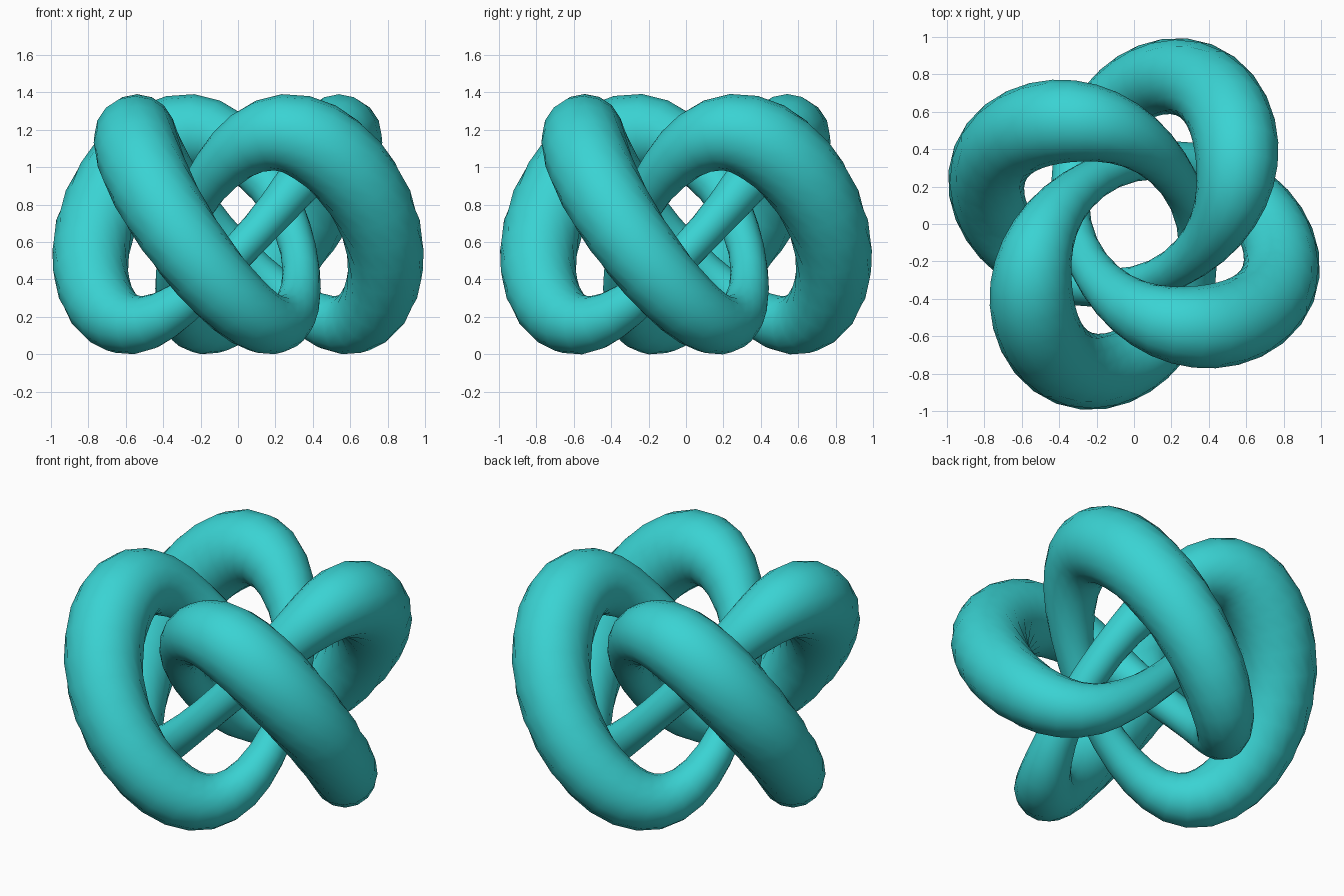
import bpy, bmesh, math
from mathutils import Vector, Matrix

cube = bpy.data.objects.get("Cube")
if cube:
    bpy.data.objects.remove(cube, do_unlink=True)

# Material
teal = bpy.data.materials.new("turquoise")
colour = (0.042, 0.65, 0.65, 1.0)
teal.diffuse_color = colour
teal.use_nodes = True
bsdf = next(n for n in teal.node_tree.nodes if n.type == 'BSDF_PRINCIPLED')
bsdf.inputs["Base Color"].default_value = colour

STEPS, SIDES = 112, 16         # rings along the knot, sides of each ring
BIG, SMALL, RISE = 0.573, 0.261, 0.512
PINCH = 0.065                  # pulls the tops and bottoms of the lobes inward
TURN = Matrix.Rotation(math.radians(-113.5), 3, 'Z')


def path(t):
    """Closed four-lobed knot that winds three times round the z axis."""
    pull = 1 - PINCH * math.sin(4 * t) ** 2
    return TURN @ Vector((pull * (BIG * math.cos(3 * t) + SMALL * math.cos(t)),
                          pull * (SMALL * math.sin(t) - BIG * math.sin(3 * t)),
                          RISE * math.sin(4 * t)))


def thickness(t):
    """Tube is thick on the outer lobes, thin near the centre, thinner below."""
    c = math.cos(4 * t)
    return 0.183 + 0.0565 * c - 0.0265 * c * c + 0.025 * math.sin(4 * t)


# Sweep a ring of varying radius along the knot
bm = bmesh.new()
rings = []
for i in range(STEPS):
    t = 2 * math.pi * i / STEPS
    centre = path(t)
    along = (path(t + 0.001) - path(t - 0.001)).normalized()
    side = along.cross(Vector((0, 0, 1))).normalized()
    up = side.cross(along)
    ring = []
    for k in range(SIDES):
        a = 2 * math.pi * k / SIDES
        ring.append(bm.verts.new(
            centre + thickness(t) * (math.cos(a) * side + math.sin(a) * up)))
    rings.append(ring)
for i in range(STEPS):
    r, s = rings[i], rings[(i + 1) % STEPS]
    for k in range(SIDES):
        n = (k + 1) % SIDES
        bm.faces.new((r[k], r[n], s[n], s[k]))
bmesh.ops.recalc_face_normals(bm, faces=bm.faces)

# Stand on the ground
low = min(v.co.z for v in bm.verts)
bmesh.ops.translate(bm, vec=(0, 0, -low), verts=bm.verts)

mesh = bpy.data.meshes.new("knot_tube")
bm.to_mesh(mesh)
bm.free()
mesh.materials.append(teal)
knot = bpy.data.objects.new("knot_tube", mesh)
bpy.context.collection.objects.link(knot)

# Smooth shading
bpy.ops.object.select_all(action='DESELECT')
knot.select_set(True)
bpy.context.view_layer.objects.active = knot
bpy.ops.object.shade_smooth_by_angle(angle=math.radians(50))
